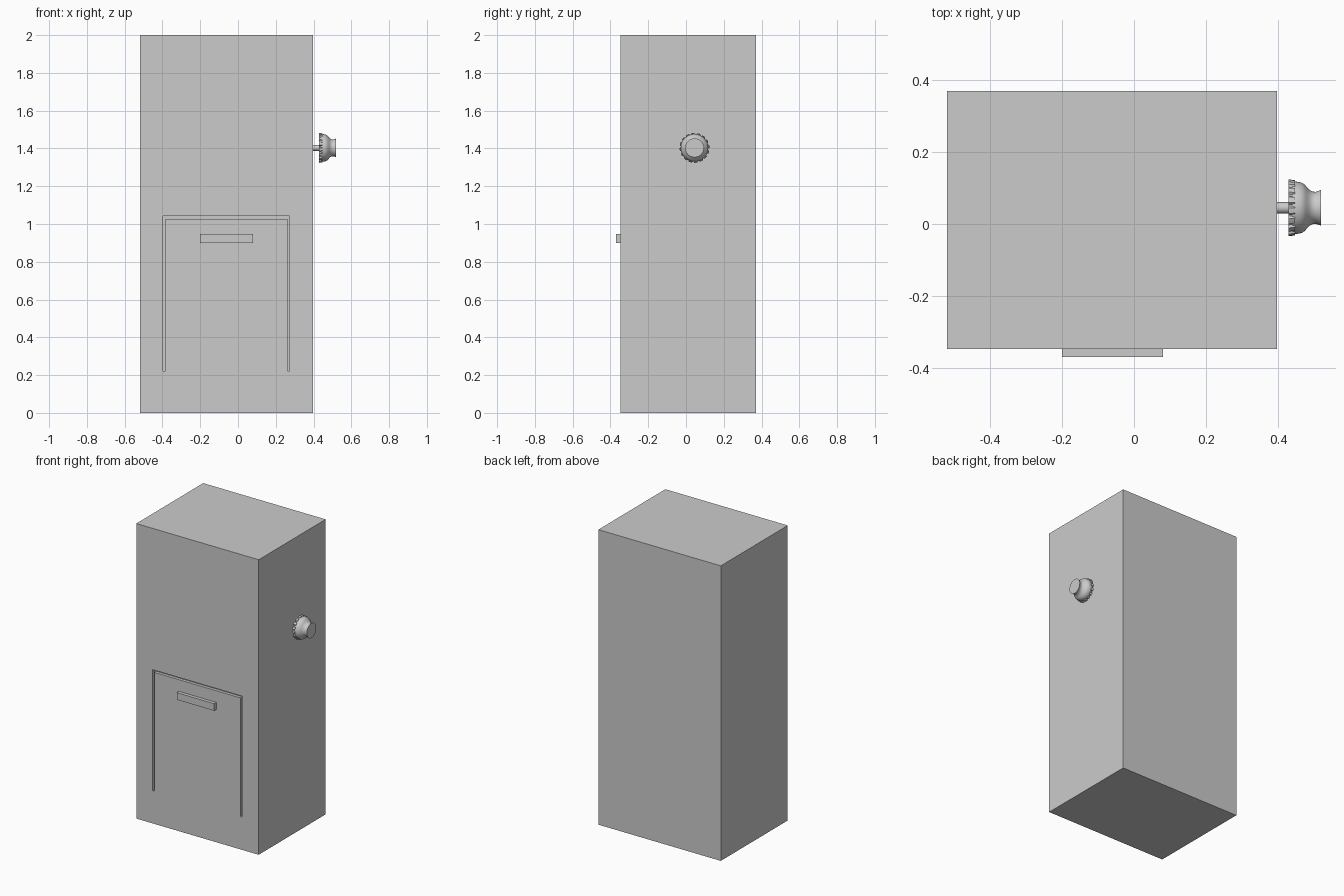
import bpy, bmesh
from math import pi, cos, sin
from mathutils import Matrix

if "Cube" in bpy.data.objects:
    bpy.data.objects.remove(bpy.data.objects["Cube"])


def finish(bm, name):
    bmesh.ops.recalc_face_normals(bm, faces=bm.faces)
    me = bpy.data.meshes.new(name)
    bm.to_mesh(me)
    bm.free()
    ob = bpy.data.objects.new(name, me)
    bpy.context.collection.objects.link(ob)
    return ob


def box(name, lo, hi):
    bm = bmesh.new()
    bmesh.ops.create_cube(bm, size=1)
    for v in bm.verts:
        v.co = [(a + b) / 2 + c * (b - a) for a, b, c in zip(lo, hi, v.co)]
    return finish(bm, name)


def lathe(name, rings, n, centre):
    """Rings are (x, radius function of step) stacked along x, capped at both ends."""
    bm = bmesh.new()
    loops = []
    for x, rad in rings:
        loops.append([bm.verts.new((x, centre[0] + rad(i) * cos(2 * pi * i / n),
                                    centre[1] + rad(i) * sin(2 * pi * i / n))) for i in range(n)])
    for a, b in zip(loops, loops[1:]):
        for i in range(n):
            j = (i + 1) % n
            bm.faces.new((a[i], a[j], b[j], b[i]))
    bm.faces.new(loops[0])
    bm.faces.new(loops[-1])
    return finish(bm, name)


def smooth(ob, angle=0.6):
    bpy.ops.object.select_all(action='DESELECT')
    bpy.context.view_layer.objects.active = ob
    ob.select_set(True)
    bpy.ops.object.shade_smooth_by_angle(angle=angle)


# cabinet body
FRONT = -0.347
body = box("cabinet", (-0.52, FRONT, 0), (0.398, 0.37, 2))

# door outline groove, an upside-down U cut into the front
outline = [(-0.397, 0.222), (-0.397, 1.042), (0.273, 1.042), (0.273, 0.222),
           (0.261, 0.222), (0.261, 1.027), (-0.385, 1.027), (-0.385, 0.222)]
bm = bmesh.new()
face = bm.faces.new([bm.verts.new((x, FRONT - 0.05, z)) for x, z in outline])
ext = bmesh.ops.extrude_face_region(bm, geom=[face])
moved = [g for g in ext["geom"] if isinstance(g, bmesh.types.BMVert)]
bmesh.ops.translate(bm, verts=moved, vec=(0, 0.07, 0))
cutter = finish(bm, "groove_cutter")
cutter.hide_render = True
mod = body.modifiers.new("door_groove", 'BOOLEAN')
mod.object = cutter
mod.operation = 'DIFFERENCE'
mod.solver = 'EXACT'
bpy.context.view_layer.objects.active = body
bpy.ops.object.modifier_apply(modifier=mod.name)
bpy.data.objects.remove(cutter)

# door handle
box("door_handle", (-0.2, -0.37, 0.9), (0.08, FRONT, 0.948))

# knob: stem, notched skirt and flared grip
C = (0.045, 1.403)
stem = lathe("knob_stem", [(0.39, lambda i: 0.0155), (0.44, lambda i: 0.0155)], 24, C)


def tooth(i):
    return 0.079 if i % 6 < 4 else 0.072


skirt = lathe("knob_skirt", [(0.43, tooth), (0.447, lambda i: tooth(i) - 0.002)], 96, C)
profile = [(0.44, 0.073), (0.449, 0.073), (0.460, 0.0715), (0.468, 0.069), (0.475, 0.064),
           (0.482, 0.056), (0.489, 0.049), (0.497, 0.045), (0.505, 0.0445),
           (0.513, 0.047), (0.52, 0.050)]
grip = lathe("knob_grip", [(x, lambda i, r=r: r) for x, r in profile], 48, C)
for ob in (stem, skirt, grip):
    smooth(ob)
